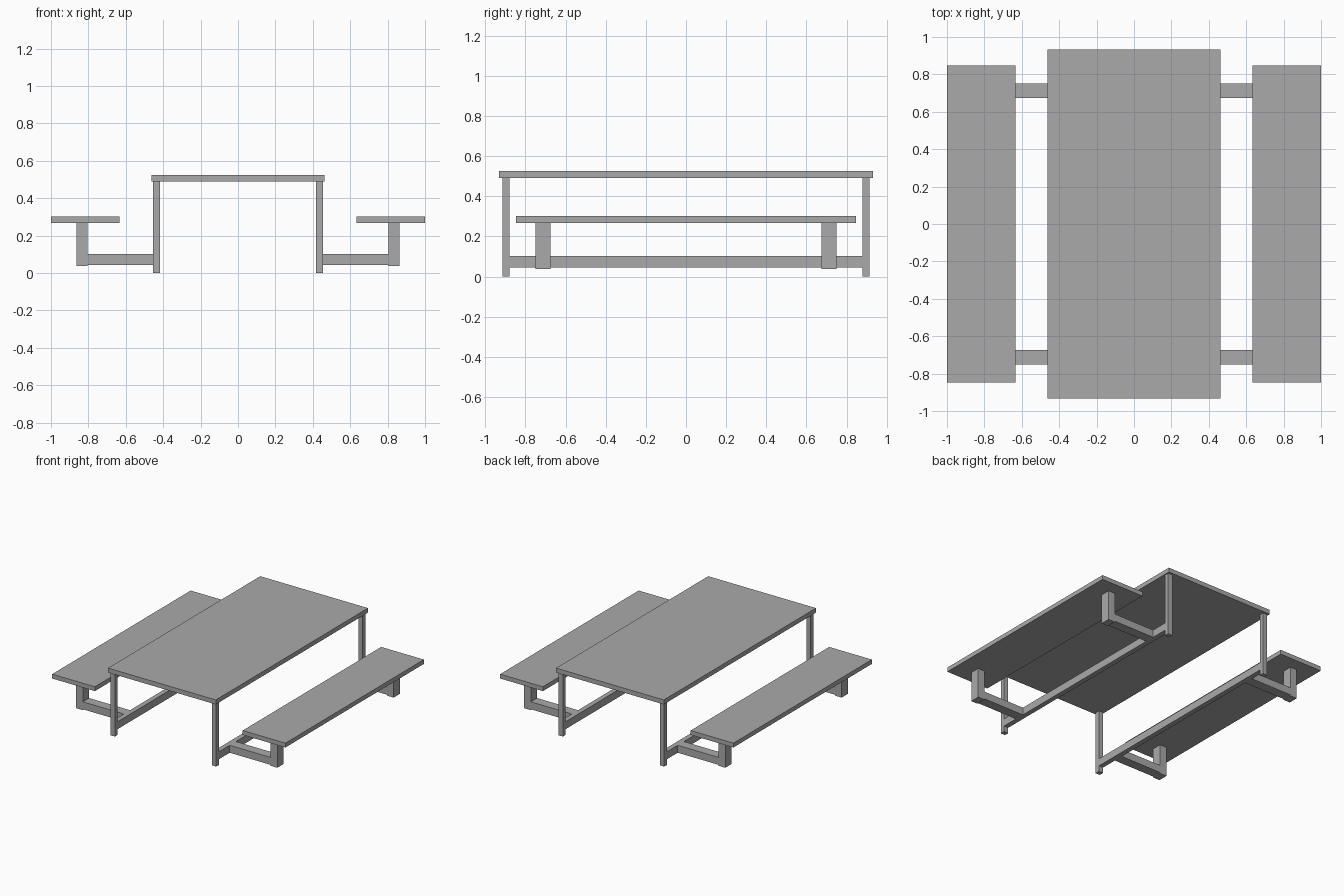
import bpy

if "Cube" in bpy.data.objects:
    bpy.data.objects.remove(bpy.data.objects["Cube"])

# One painted finish for the whole table
grey = bpy.data.materials.new("grey_paint")
grey.diffuse_color = (0.4, 0.4, 0.4, 1)
grey.use_nodes = True
grey.node_tree.nodes["Principled BSDF"].inputs["Base Color"].default_value = grey.diffuse_color


def box(name, x, y, z):
    """Box from (min, max) ranges on each axis."""
    ranges = (x, y, z)
    bpy.ops.mesh.primitive_cube_add(size=1)
    ob = bpy.context.object
    ob.name = name
    ob.location = [(a + b) / 2 for a, b in ranges]
    ob.scale = [abs(b - a) for a, b in ranges]
    bpy.ops.object.transform_apply(location=True, rotation=True, scale=True)
    ob.data.materials.append(grey)
    return ob


# Table top
box("table_top", (-0.462, 0.462), (-0.932, 0.932), (0.49, 0.525))

for side, sx in (("left", -1), ("right", 1)):
    def span(a, b):
        return tuple(sorted((sx * a, sx * b)))

    # Bench seat and the long rail joining the two legs
    box(f"{side}_seat", span(0.634, 1.0), (-0.848, 0.848), (0.268, 0.302))
    box(f"{side}_rail", span(0.416, 0.454), (-0.879, 0.879), (0.044, 0.102))

    for end, sy in (("front", -1), ("back", 1)):
        def depth(a, b):
            return tuple(sorted((sy * a, sy * b)))

        # Table leg, bench arm and seat post
        box(f"{end}_{side}_leg", span(0.416, 0.454), depth(0.879, 0.915), (0, 0.49))
        box(f"{end}_{side}_bench_arm", span(0.454, 0.805), depth(0.674, 0.75), (0.044, 0.102))
        box(f"{end}_{side}_seat_post", span(0.805, 0.863), depth(0.674, 0.75), (0.037, 0.268))
